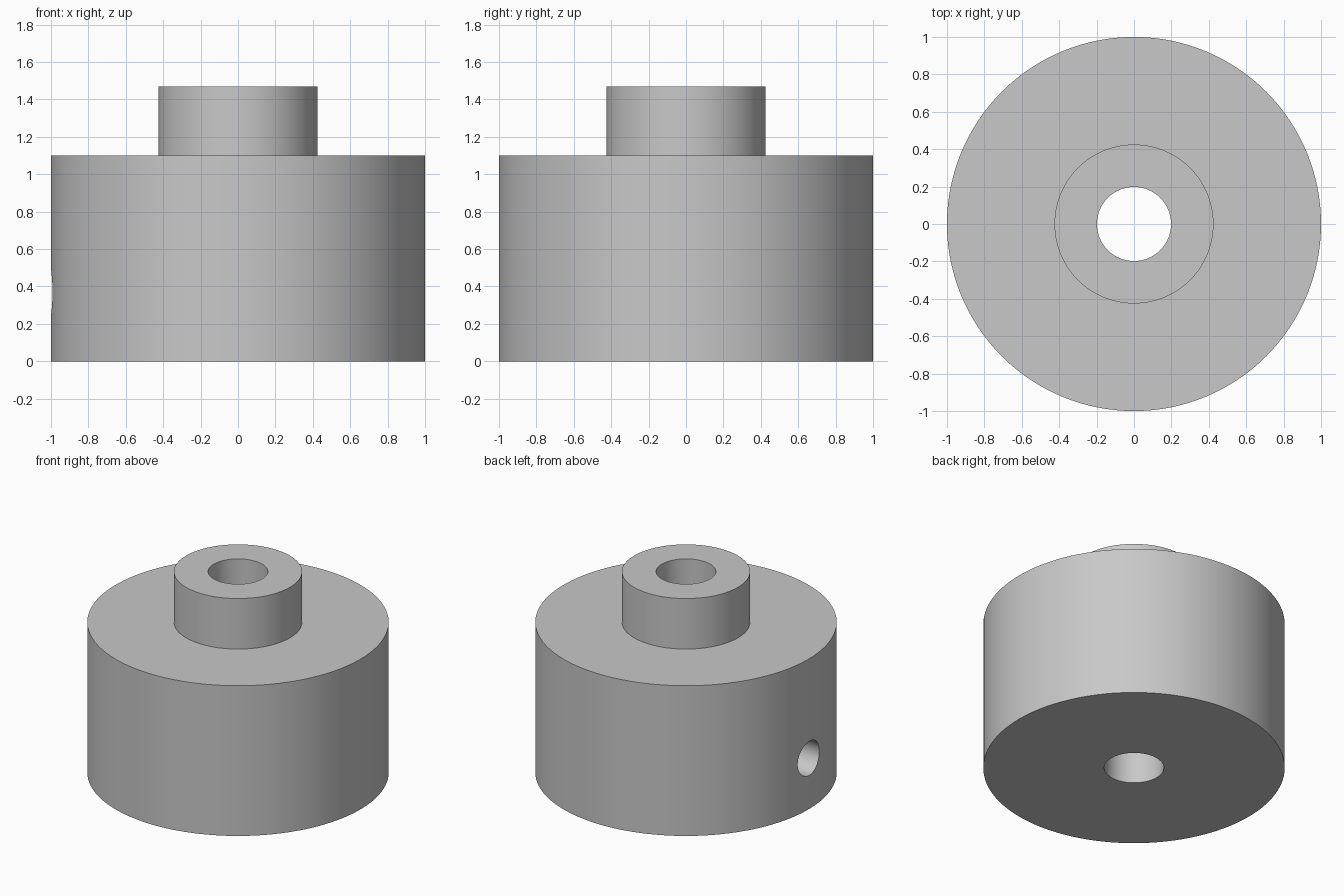
import bpy
import bmesh
from math import pi, radians
from mathutils import Matrix

default = bpy.data.objects.get("Cube")
if default:
    bpy.data.objects.remove(default, do_unlink=True)

BODY_R, BOSS_R, BORE_R, SCREW_R = 1.0, 0.425, 0.198, 0.125
BODY_H, TOTAL_H, SCREW_Z = 1.10, 1.47, 0.37
SEGMENTS = 128

metal = bpy.data.materials.new("plain grey")
metal.use_nodes = True
grey = (0.58, 0.58, 0.58, 1)
metal.diffuse_color = grey
metal.node_tree.nodes["Principled BSDF"].inputs["Base Color"].default_value = grey


def add_object(name, bm):
    bmesh.ops.recalc_face_normals(bm, faces=bm.faces)
    mesh = bpy.data.meshes.new(name)
    bm.to_mesh(mesh)
    bm.free()
    mesh.materials.append(metal)
    obj = bpy.data.objects.new(name, mesh)
    bpy.context.collection.objects.link(obj)
    return obj


# Stepped hub with a through bore, turned from its half section
section = [(BORE_R, 0), (BODY_R, 0), (BODY_R, BODY_H),
           (BOSS_R, BODY_H), (BOSS_R, TOTAL_H), (BORE_R, TOTAL_H)]
bm = bmesh.new()
points = [bm.verts.new((r, 0, z)) for r, z in section]
edges = [bm.edges.new((a, b)) for a, b in zip(points, points[1:] + points[:1])]
bmesh.ops.spin(bm, geom=points + edges, axis=(0, 0, 1), cent=(0, 0, 0),
               angle=2 * pi, steps=SEGMENTS, use_merge=True)
bmesh.ops.remove_doubles(bm, verts=bm.verts, dist=0.0001)
hub = add_object("stepped_hub", bm)

# Set screw hole, drilled from the -x side into the bore
bm = bmesh.new()
bmesh.ops.create_cone(bm, cap_ends=True, segments=48, radius1=SCREW_R,
                      radius2=SCREW_R, depth=1.0,
                      matrix=Matrix.Translation((-0.6, 0, SCREW_Z))
                      @ Matrix.Rotation(pi / 2, 4, "Y"))
drill = add_object("screw_hole_cutter", bm)
drill.hide_render = True

cut = hub.modifiers.new("screw hole", "BOOLEAN")
cut.operation = "DIFFERENCE"
cut.solver = "EXACT"
cut.object = drill

bpy.ops.object.select_all(action="DESELECT")
hub.select_set(True)
bpy.context.view_layer.objects.active = hub
bpy.ops.object.modifier_apply(modifier=cut.name)
bpy.data.objects.remove(drill, do_unlink=True)
bpy.ops.object.shade_smooth_by_angle(angle=radians(30))
